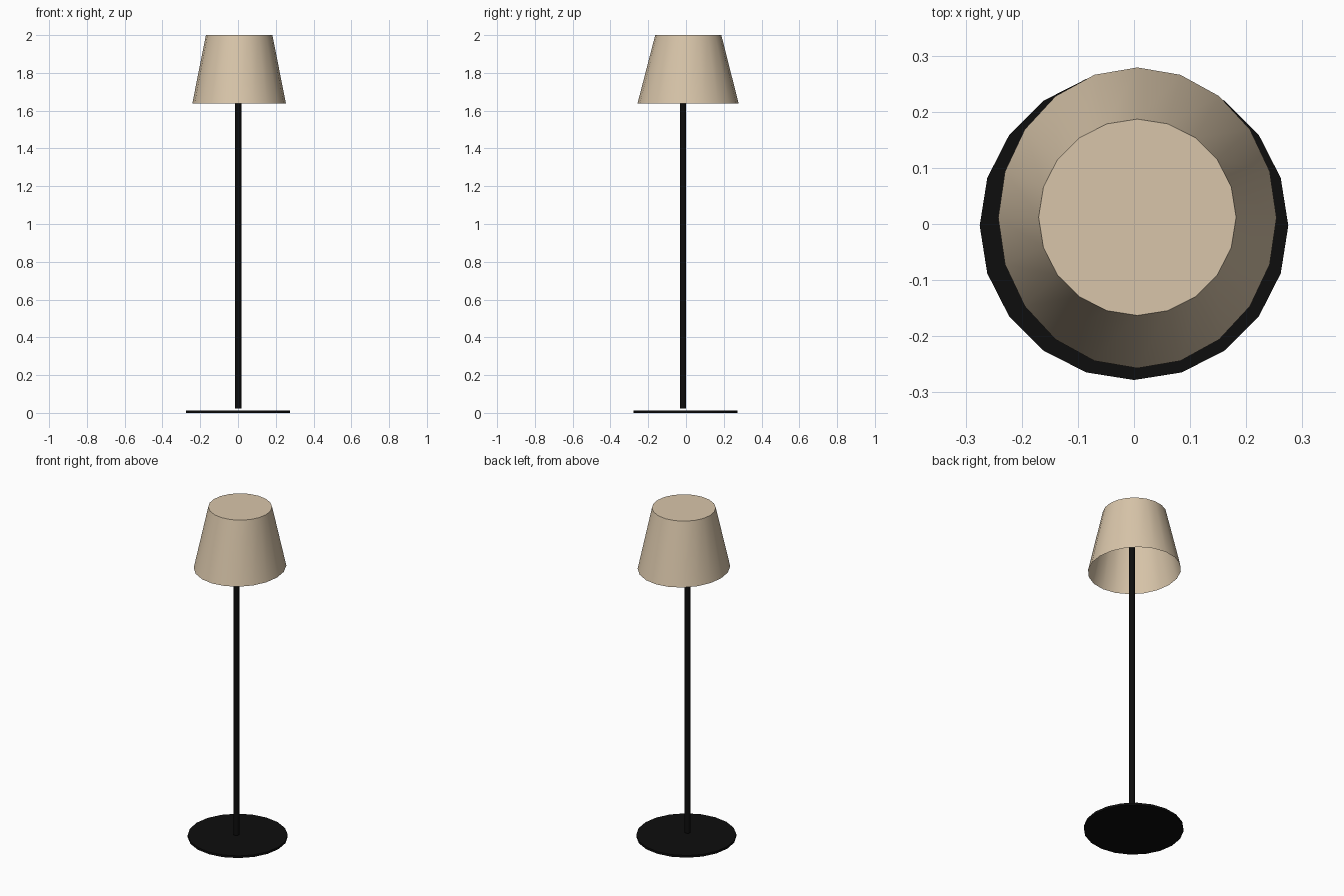
import bpy, bmesh, math

if "Cube" in bpy.data.objects:
    bpy.data.objects.remove(bpy.data.objects["Cube"])

SIDES = 20


def material(name, rgb):
    m = bpy.data.materials.new(name)
    m.diffuse_color = (*rgb, 1.0)
    m.use_nodes = True
    m.node_tree.nodes["Principled BSDF"].inputs["Base Color"].default_value = m.diffuse_color
    return m


black = material("matte black", (0.004, 0.004, 0.004))
linen = material("linen beige", (0.69, 0.56, 0.40))


def loft(name, mat, sides, rings, cap_bottom=True):
    """Join rings given as (centre x, centre y, z, radius x, radius y); the top is capped."""
    bm = bmesh.new()
    loops = []
    for cx, cy, z, rx, ry in rings:
        loops.append([bm.verts.new((cx + rx * math.cos(math.tau * i / sides),
                                    cy + ry * math.sin(math.tau * i / sides), z))
                      for i in range(sides)])
    for a, b in zip(loops, loops[1:]):
        for i in range(sides):
            j = (i + 1) % sides
            bm.faces.new((a[i], a[j], b[j], b[i]))
    bm.faces.new(loops[-1])
    if cap_bottom:
        bm.faces.new(loops[0][::-1])
    mesh = bpy.data.meshes.new(name)
    bm.to_mesh(mesh)
    bm.free()
    mesh.materials.append(mat)
    obj = bpy.data.objects.new(name, mesh)
    bpy.context.collection.objects.link(obj)
    # smooth walls, crisp rims
    bpy.ops.object.select_all(action='DESELECT')
    obj.select_set(True)
    bpy.context.view_layer.objects.active = obj
    bpy.ops.object.shade_smooth_by_angle(angle=math.radians(35))
    return obj


# thin round foot
loft("base", black, SIDES, [(0, -0.003, 0.0, 0.275, 0.275),
                            (0, -0.003, 0.013, 0.275, 0.275)])

# upright, set slightly behind the foot's centre and reaching into the shade
loft("pole", black, 12, [(0.001, -0.016, 0.022, 0.017, 0.017),
                         (0.001, -0.016, 1.98, 0.017, 0.017)])

# tapered shade, open underneath and closed on top
loft("shade", linen, SIDES, [(0.006, 0.011, 1.637, 0.248, 0.268),
                             (0.006, 0.012, 2.0, 0.176, 0.175)], cap_bottom=False)
